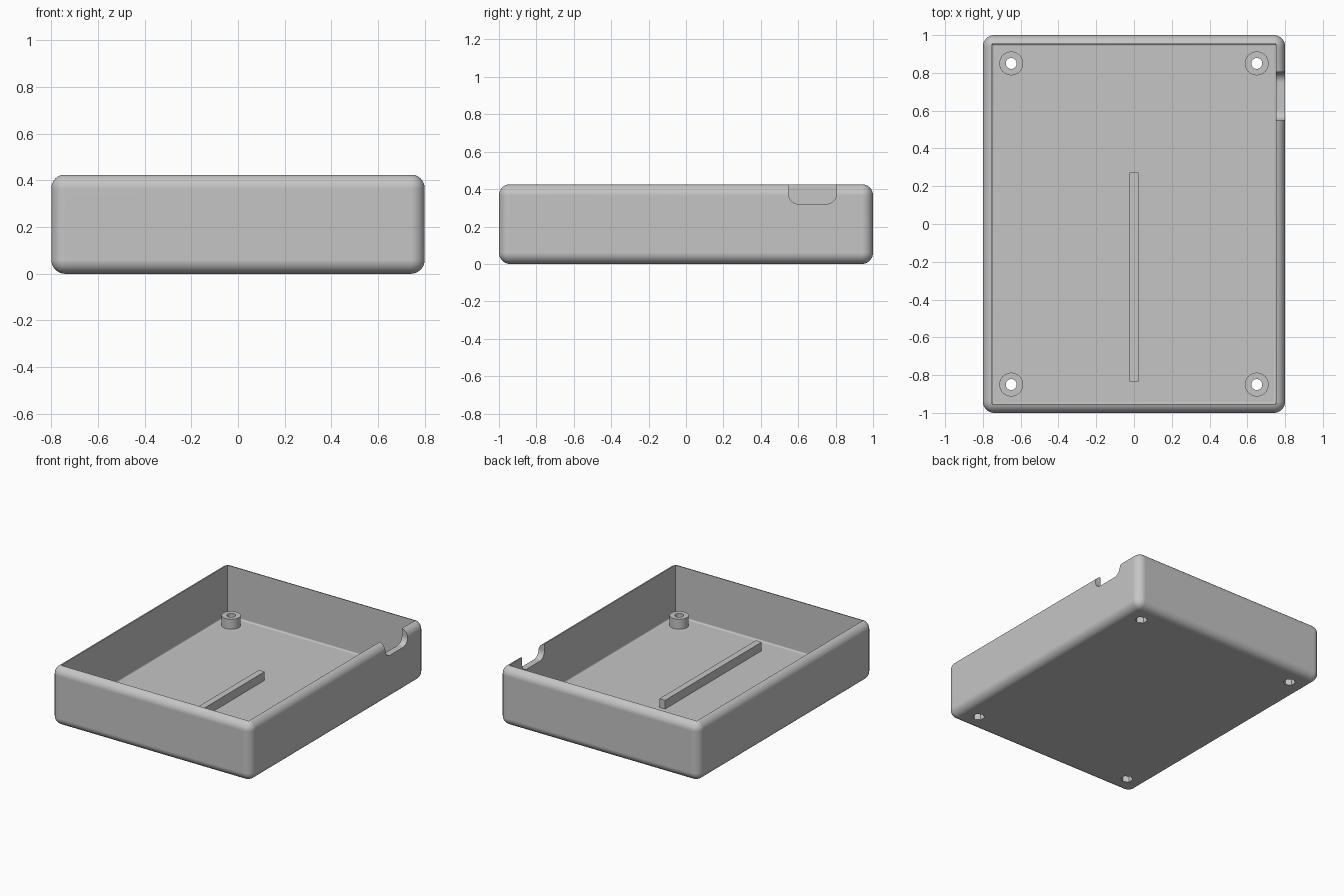
import bpy, bmesh, math
from mathutils import Matrix, Vector

if "Cube" in bpy.data.objects:
    bpy.data.objects.remove(bpy.data.objects["Cube"], do_unlink=True)

HEIGHT, WALL, FLOOR, ROUND = 0.426, 0.047, 0.055, 0.06
BOSS_TOP, POCKET_TOP = 0.127, 0.085

plastic = bpy.data.materials.new("grey plastic")
plastic.use_nodes = True
plastic.diffuse_color = (0.56, 0.56, 0.56, 1)
plastic.node_tree.nodes["Principled BSDF"].inputs["Base Color"].default_value = plastic.diffuse_color


def finish(name, bm):
    bmesh.ops.recalc_face_normals(bm, faces=bm.faces[:])
    mesh = bpy.data.meshes.new(name)
    bm.to_mesh(mesh)
    bm.free()
    mesh.materials.append(plastic)
    obj = bpy.data.objects.new(name, mesh)
    bpy.context.collection.objects.link(obj)
    return obj


def box(name, low, high, radius=0, segments=1, pick=lambda edge: True):
    """Box between two corners, with the picked edges rounded."""
    low, high = Vector(low), Vector(high)
    bm = bmesh.new()
    bmesh.ops.create_cube(bm, size=1)
    for v in bm.verts:
        v.co = Vector(((low + high) / 2)[i] + v.co[i] * (high - low)[i] for i in range(3))
    if radius:
        bmesh.ops.bevel(bm, geom=[e for e in bm.edges if pick(e)], offset=radius,
                        segments=segments, profile=0.5, affect='EDGES')
    return finish(name, bm)


def prism(name, x, y, radius, bottom, top, sides, turn=0):
    bm = bmesh.new()
    bmesh.ops.create_cone(bm, cap_ends=True, segments=sides, radius1=radius, radius2=radius,
                          depth=top - bottom,
                          matrix=Matrix.Translation((x, y, (top + bottom) / 2))
                          @ Matrix.Rotation(turn, 4, 'Z'))
    return finish(name, bm)


def activate(obj):
    bpy.ops.object.select_all(action='DESELECT')
    obj.select_set(True)
    bpy.context.view_layer.objects.active = obj


def cut(obj, cutters):
    activate(obj)
    for cutter in cutters:
        mod = obj.modifiers.new("cut", 'BOOLEAN')
        mod.operation, mod.solver, mod.object = 'DIFFERENCE', 'EXACT', cutter
        bpy.ops.object.modifier_apply(modifier=mod.name)


def smooth(obj):
    activate(obj)
    bpy.ops.object.shade_smooth_by_angle(angle=math.radians(30))
    mod = obj.modifiers.new("even shading", 'WEIGHTED_NORMAL')
    mod.keep_sharp = True


# Rounded shell and the cavity with a small fillet around the floor
tray = box("tray", (-0.8, -1, 0), (0.8, 1, HEIGHT), ROUND, 10)
cavity = box("cavity_cutter", (WALL - 0.8, WALL - 1, FLOOR), (0.8 - WALL, 1 - WALL, 0.6), 0.012, 4,
             lambda e: all(v.co.z < 0.1 for v in e.verts))

# Round-bottomed cable notch in one side wall
notch = box("notch_cutter", (0.7, 0.548, 0.32), (0.9, 0.804, 0.6), 0.055, 10,
            lambda e: all(v.co.z < 0.4 for v in e.verts)
            and abs(e.verts[0].co.x - e.verts[1].co.x) > 0.1)
cut(tray, [cavity, notch])

# Screw bosses with a through hole and a six-sided pocket underneath
helpers = [cavity, notch]
for x, side in ((-0.65, "right"), (0.65, "left")):
    for y, end in ((-0.85, "front"), (0.85, "back")):
        boss = prism(f"screw_boss_{end}_{side}", x, y, 0.063, FLOOR, BOSS_TOP, 48)
        hole = prism("hole_cutter", x, y, 0.029, -0.1, 0.3, 32)
        pocket = prism("pocket_cutter", x, y, 0.042, -0.1, POCKET_TOP, 6)
        # Point the pocket's corners to the front and back
        pocket.data.transform(Matrix.Translation((x, y, 0)) @ Matrix.Rotation(math.pi / 6, 4, 'Z')
                              @ Matrix.Translation((-x, -y, 0)))
        if max(abs(v.co.y - y) for v in pocket.data.vertices) < 0.04:
            pocket.data.transform(Matrix.Translation((x, y, 0)) @ Matrix.Rotation(math.pi / 6, 4, 'Z')
                                  @ Matrix.Translation((-x, -y, 0)))
        cut(boss, [hole, pocket])
        cut(tray, [pocket])
        smooth(boss)
        helpers += [hole, pocket]
smooth(tray)

# Straight rib along the floor
box("floor_rib", (-0.023, -0.835, FLOOR), (0.023, 0.272, 0.118))

for helper in helpers:
    bpy.data.objects.remove(helper, do_unlink=True)
